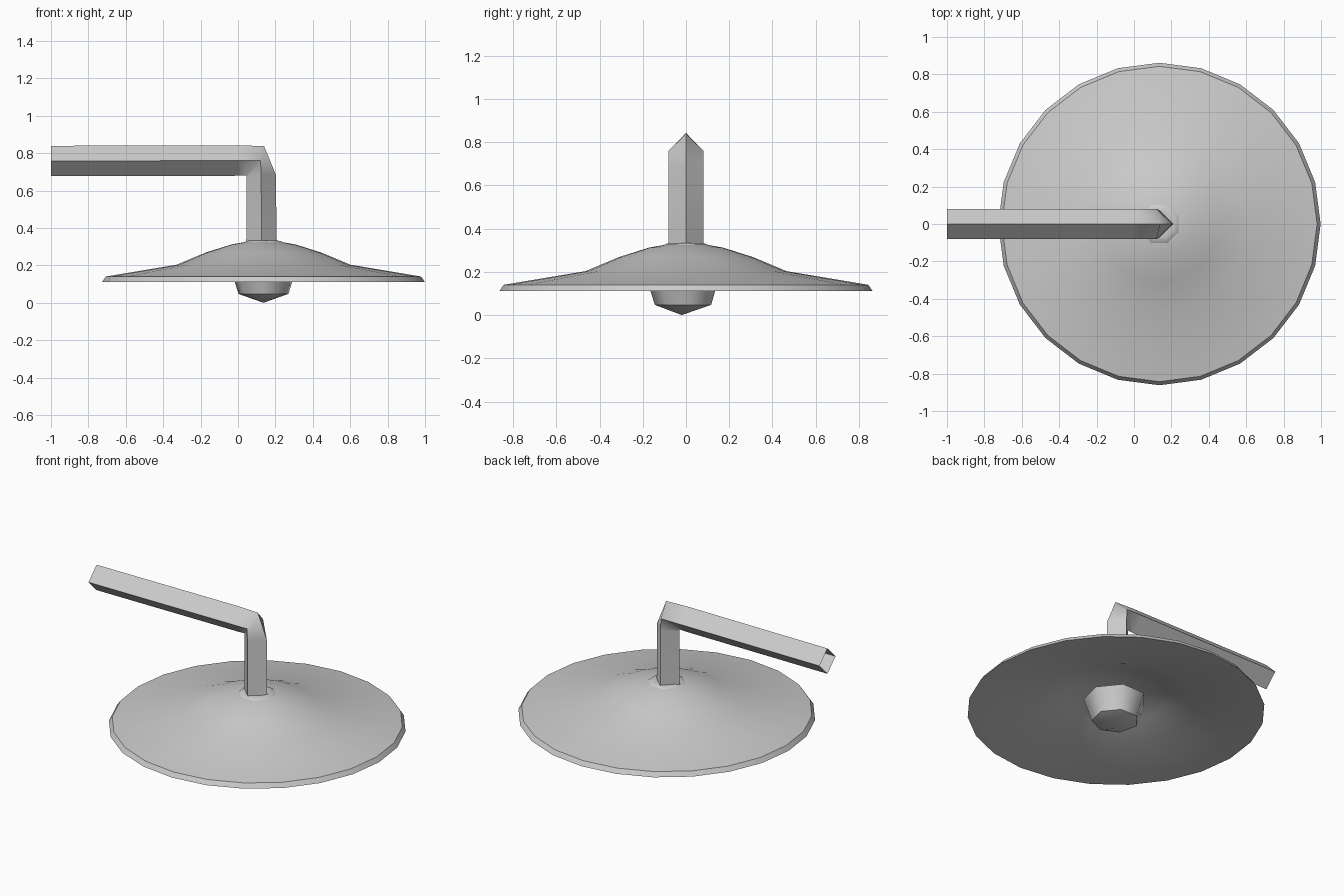
import bpy
from math import sin, cos, pi, radians

if "Cube" in bpy.data.objects:
    bpy.data.objects.remove(bpy.data.objects["Cube"])

CX = 0.136  # axis of the shade and bulb


def make(name, verts, faces, angle):
    me = bpy.data.meshes.new(name)
    me.from_pydata(verts, [], faces)
    me.update()
    ob = bpy.data.objects.new(name, me)
    bpy.context.collection.objects.link(ob)
    bpy.ops.object.select_all(action='DESELECT')
    ob.select_set(True)
    bpy.context.view_layer.objects.active = ob
    bpy.ops.object.mode_set(mode='EDIT')
    bpy.ops.mesh.select_all(action='SELECT')
    bpy.ops.mesh.normals_make_consistent(inside=False)
    bpy.ops.object.mode_set(mode='OBJECT')
    bpy.ops.object.shade_smooth_by_angle(angle=radians(angle))
    return ob


def bridge(rings, n):
    return [(r * n + i, r * n + (i + 1) % n, (r + 1) * n + (i + 1) % n, (r + 1) * n + i)
            for r in range(rings - 1) for i in range(n)]


def lathe(name, first, profile, last, n, start, cy, angle):
    """Turned form: rings of (radius, z) closed by a point at each end."""
    verts = [(CX + r * cos(start + 2 * pi * i / n), cy + r * sin(start + 2 * pi * i / n), z)
             for r, z in profile for i in range(n)]
    faces = bridge(len(profile), n)
    a, b = len(verts), len(verts) + 1
    verts += [first, last]
    top = (len(profile) - 1) * n
    for i in range(n):
        j = (i + 1) % n
        faces += [(a, j, i), (b, top + i, top + j)]
    return make(name, verts, faces, angle)


# Shallow dished shade: outer skin, bevelled rim, then shallower underside
lathe("lamp_shade", (CX, 0, 0.328),
      [(0.08, 0.328), (0.17, 0.312), (0.31, 0.268), (0.465, 0.203), (0.843, 0.140),
       (0.862, 0.112), (0.465, 0.160), (0.31, 0.218), (0.16, 0.264)],
      (CX, 0, 0.275), 24, 0, 0, 30)

# Seven-sided bulb under the shade
lathe("bulb", (CX, -0.02, 0.0),
      [(0.137, 0.047), (0.158, 0.113), (0.184, 0.19)],
      (CX, 0, 0.27), 7, -pi / 2, -0.007, 50)

# Diamond-section bent arm, open at the wall end: each ring is
# (outer x, z), (side x, z), (inner x, z)
W = 0.081
rings = [
    ((-1.0, 0.839), (-1.0, 0.758), (-1.0, 0.677)),
    ((0.0, 0.842), (0.0, 0.760), (0.0, 0.679)),
    ((0.14, 0.837), (0.12, 0.760), (0.046, 0.681)),
    ((0.204, 0.680), (0.124, 0.690), (0.046, 0.668)),
    ((0.205, 0.345), (0.125, 0.345), (0.045, 0.345)),
    ((0.220, 0.305), (0.130, 0.305), (0.038, 0.305)),
]
verts = []
for (ox, oz), (sx, sz), (ix, iz) in rings:
    verts += [(ox, 0, oz), (sx, -W, sz), (ix, 0, iz), (sx, W, sz)]
make("arm", verts, bridge(len(rings), 4), 60)

# Low welded collar where the arm meets the shade
lathe("collar", (CX, 0, 0.322), [(0.075, 0.334), (0.105, 0.328), (0.12, 0.315)],
      (CX, 0, 0.31), 8, pi / 8, 0, 40)
